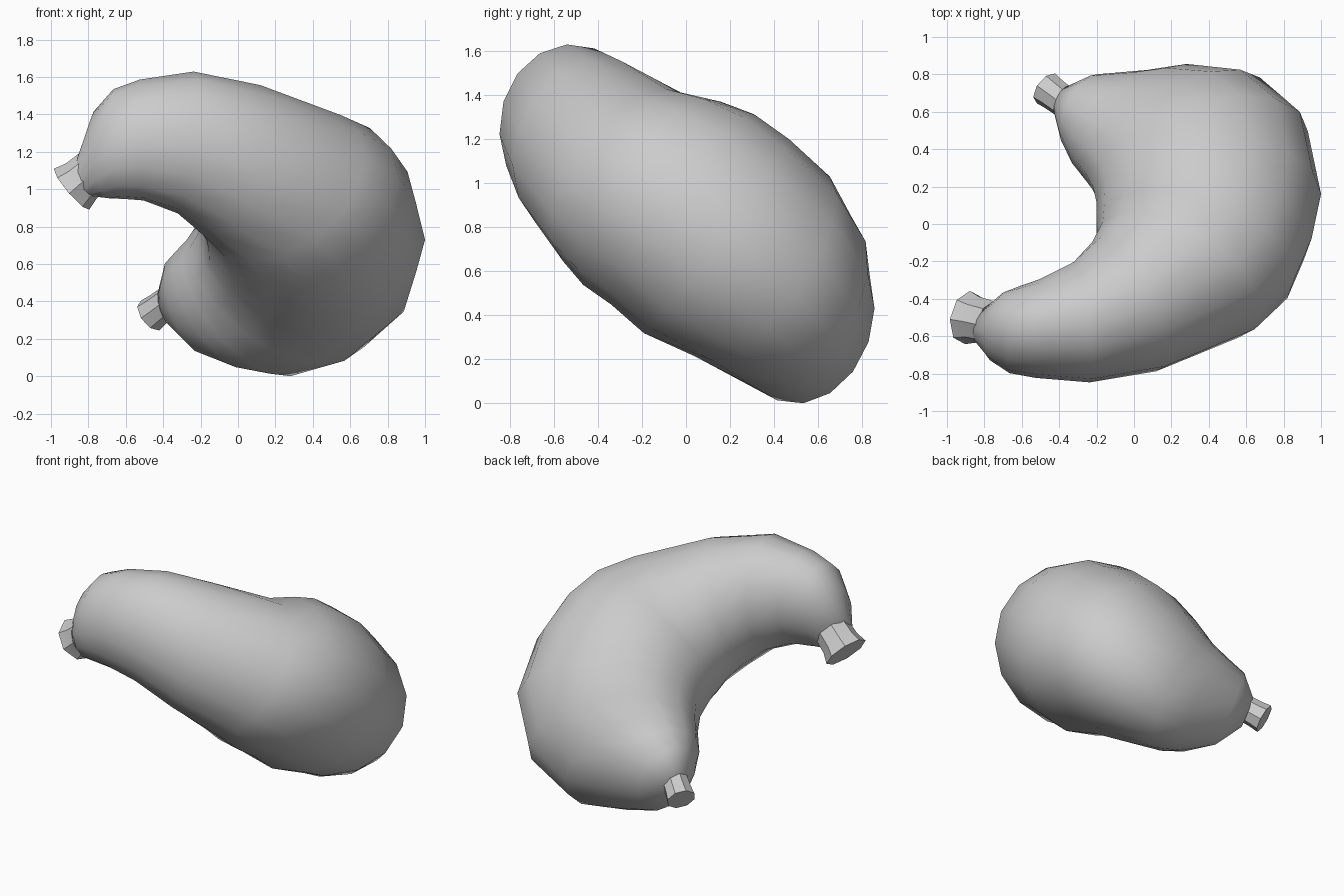
import bpy, bmesh, math
from mathutils import Vector

cube = bpy.data.objects.get("Cube")
if cube:
    bpy.data.objects.remove(cube, do_unlink=True)

SIDES = 16
U = Vector((1, 0, 0))
V = Vector((0, 0.8, -0.6))     # down and back along the bend plane
W = Vector((0, 0.6, 0.8))      # normal of the bend plane

grey = bpy.data.materials.new("plain grey")
grey.use_nodes = True
grey.diffuse_color = (0.6, 0.6, 0.6, 1)
grey.node_tree.nodes["Principled BSDF"].inputs["Base Color"].default_value = (0.6, 0.6, 0.6, 1)


def ring(center, a, b, sides):
    """Ellipse of points around a center, with half axes a and b."""
    steps = [math.tau * i / sides for i in range(sides)]
    return [center + a * math.cos(t) + b * math.sin(t) for t in steps]


def loft(name, rings, angle):
    """Skin a list of equal rings and close both ends."""
    bm = bmesh.new()
    loops = [[bm.verts.new(p) for p in r] for r in rings]
    n = len(loops[0])
    for lo, hi in zip(loops, loops[1:]):
        for i in range(n):
            j = (i + 1) % n
            bm.faces.new((lo[i], lo[j], hi[j], hi[i]))
    bm.faces.new(loops[0])
    bm.faces.new(loops[-1])
    bmesh.ops.recalc_face_normals(bm, faces=bm.faces)
    mesh = bpy.data.meshes.new(name)
    bm.to_mesh(mesh)
    bm.free()
    obj = bpy.data.objects.new(name, mesh)
    bpy.context.collection.objects.link(obj)
    mesh.materials.append(grey)
    bpy.ops.object.select_all(action='DESELECT')
    obj.select_set(True)
    bpy.context.view_layer.objects.active = obj
    bpy.ops.object.shade_smooth_by_angle(angle=math.radians(angle))
    return obj


# Curved pouch: inner point (u, v, w), outer point (u, v, w), half thickness
sections = [
    ((-.73, -.98, .54), (-.87, -1.14, .54), .12),
    ((-.66, -.97, .58), (-.79, -1.32, .66), .24),
    ((-.59, -.95, .60), (-.68, -1.44, .71), .28),
    ((-.50, -.93, .62), (-.53, -1.48, .73), .31),
    ((-.34, -.83, .63), (-.22, -1.51, .74), .36),
    ((-.24, -.69, .63), (.18, -1.38, .70), .42),
    ((-.20, -.58, .64), (.68, -1.08, .66), .47),
    ((-.20, -.52, .66), (.86, -.87, .68), .52),
    ((-.20, -.46, .69), (.95, -.62, .70), .54),
    ((-.20, -.38, .70), (1.0, -.31, .68), .55),
    ((-.22, -.29, .72), (.93, .10, .69), .51),
    ((-.26, -.19, .71), (.71, .39, .64), .45),
    ((-.30, -.12, .70), (.38, .52, .57), .38),
    ((-.35, -.04, .70), (.14, .49, .57), .33),
    ((-.40, .07, .73), (-.16, .46, .61), .24),
    ((-.43, .23, .71), (-.34, .38, .67), .10),
]


def place(p):
    """Bend plane coordinates to world."""
    return U * p[0] + V * p[1] + W * p[2]


rings = []
for inner, outer, half in sections:
    a, b = place(inner), place(outer)
    rings.append(ring((a + b) / 2, (b - a) / 2, W * half, SIDES))
loft("pouch", rings, 60)


# Short flared tube stubs at both ends
def stub(name, start, end, r0, r1):
    start, end = Vector(start), Vector(end)
    axis = (end - start).normalized()
    a = axis.orthogonal().normalized()
    b = axis.cross(a)
    spots = ((start, r0), (start.lerp(end, .6), r0 * 1.04), (end, r1))
    loft(name, [ring(c, a * r, b * r, 8) for c, r in spots], 40)


stub("upper_tube", (-.76, -.53, 1.11), (-.89, -.50, 1.00), .12, .145)
stub("lower_tube", (-.37, .65, .40), (-.47, .725, .325), .085, .095)
